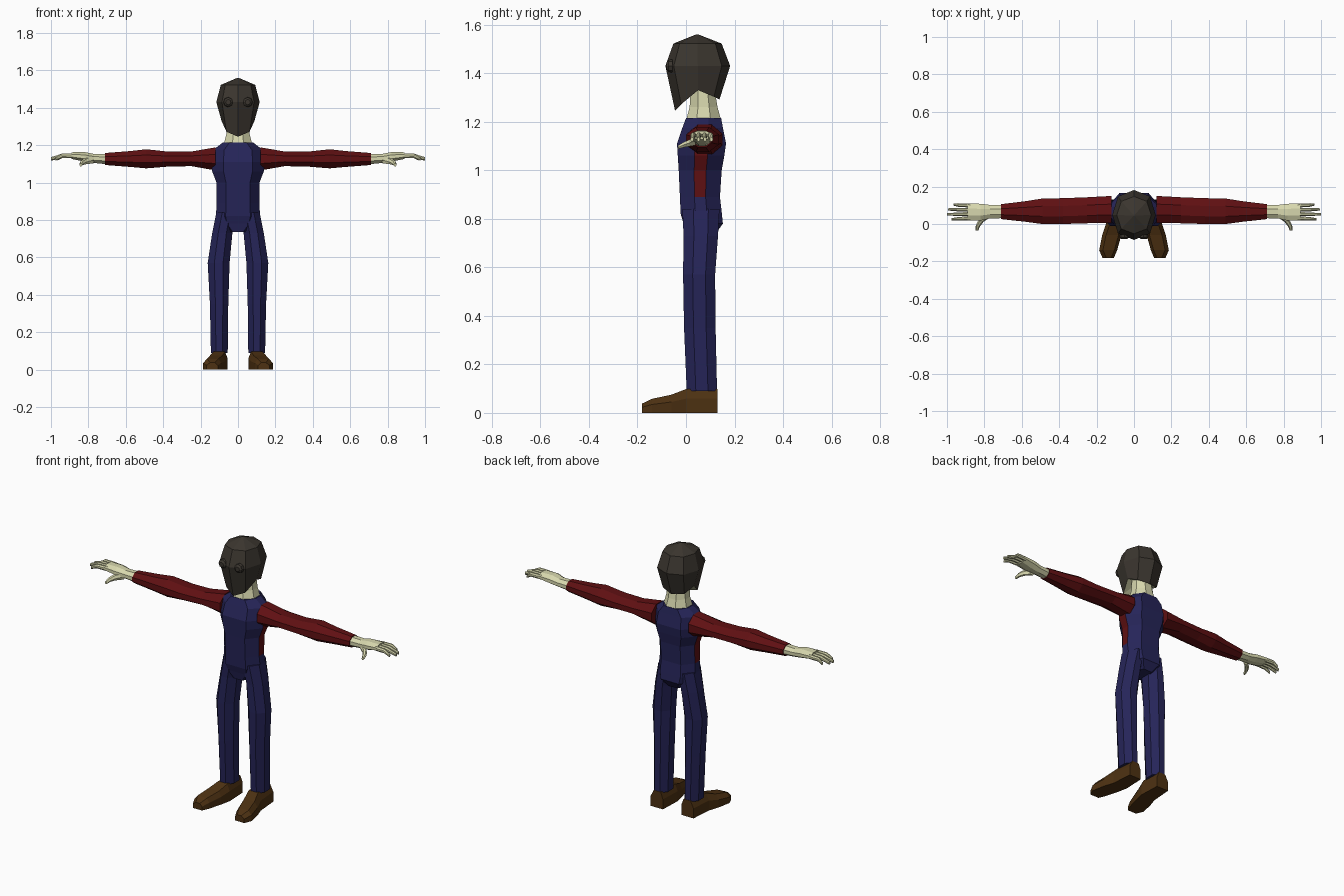
import bpy, bmesh, math
from mathutils import Vector

if "Cube" in bpy.data.objects:
    bpy.data.objects.remove(bpy.data.objects["Cube"])


def mat(name, rgb):
    m = bpy.data.materials.new(name)
    m.diffuse_color = (*rgb, 1)
    m.use_nodes = True
    m.node_tree.nodes["Principled BSDF"].inputs["Base Color"].default_value = m.diffuse_color
    return m


BLUE = mat("navy cloth", (0.019, 0.018, 0.098))
RED = mat("dark red cloth", (0.115, 0.005, 0.006))
SKIN = mat("pale skin", (0.68, 0.68, 0.42))
BROWN = mat("brown leather", (0.075, 0.031, 0.006))
HAIR = mat("dark hair", (0.043, 0.036, 0.028))


def loft(name, rings, mats, rule=None, mirror=False, tip=None):
    """Skin a list of equal-length rings, cap both ends, optionally mirror in x."""
    bm = bmesh.new()
    vs = [[bm.verts.new(p) for p in r] for r in rings]
    n = len(vs[0])
    for a, b in zip(vs, vs[1:]):
        for i in range(n):
            j = (i + 1) % n
            bm.faces.new((a[i], a[j], b[j], b[i]))
    bm.faces.new(vs[-1])
    if tip:
        t = bm.verts.new(tip)
        for i in range(n):
            bm.faces.new((vs[0][(i + 1) % n], vs[0][i], t)).material_index = 1
    else:
        bm.faces.new(vs[0][::-1])
    if mirror:
        g = bmesh.ops.duplicate(bm, geom=bm.verts[:] + bm.edges[:] + bm.faces[:])["geom"]
        for v in g:
            if isinstance(v, bmesh.types.BMVert):
                v.co.x *= -1
    bmesh.ops.recalc_face_normals(bm, faces=bm.faces)
    if rule:
        for f in bm.faces:
            f.material_index = rule(f)
    me = bpy.data.meshes.new(name)
    bm.to_mesh(me)
    bm.free()
    for m in mats:
        me.materials.append(m)
    ob = bpy.data.objects.new(name, me)
    bpy.context.collection.objects.link(ob)
    return ob


def octagon(u0, u1, v0, v1, cu=0.3, cv=0.3):
    """Box outline with cut corners, in two flat coordinates."""
    a, b = (u1 - u0) * cu, (v1 - v0) * cv
    return [(u0 + a, v0), (u1 - a, v0), (u1, v0 + b), (u1, v1 - b),
            (u1 - a, v1), (u0 + a, v1), (u0, v1 - b), (u0, v0 + b)]


def ring_z(z, x0, x1, y0, y1, **k):
    return [(x, y, z) for x, y in octagon(x0, x1, y0, y1, **k)]


def ring_x(x, y0, y1, z0, z1, **k):
    return [(x, y, z) for y, z in octagon(y0, y1, z0, z1, **k)]


# torso with red panels under the arms
torso = [(0.735, 0.05, 0.00, 0.12), (0.78, 0.105, -0.01, 0.152), (0.82, 0.118, -0.022, 0.148),
         (0.89, 0.114, -0.025, 0.140), (1.0, 0.115, -0.03, 0.147), (1.06, 0.138, -0.034, 0.158),
         (1.11, 0.14, -0.037, 0.165), (1.175, 0.132, -0.015, 0.152), (1.215, 0.08, 0.0, 0.145)]
loft("torso", [ring_z(z, -w, w, a, b, cu=0.22, cv=0.36) for z, w, a, b in torso], [BLUE, RED],
     lambda f: int(abs(f.normal.x) > 0.8 and 0.89 < f.calc_center_median().z < 1.17))

# trouser legs
legs = [(0.09, 0.055, 0.145, 0.003, 0.128), (0.35, 0.052, 0.15, -0.008, 0.122),
        (0.57, 0.045, 0.162, -0.012, 0.120), (0.73, 0.03, 0.138, -0.01, 0.132),
        (0.84, 0.01, 0.116, -0.015, 0.138)]
loft("trouser_legs", [ring_z(*r) for r in legs], [BLUE], mirror=True)

# shoes, lofted from heel to toe
shoes = [(0.13, 0.06, 0.14, 0.098), (0.0, 0.055, 0.15, 0.098), (-0.06, 0.068, 0.17, 0.075),
         (-0.14, 0.09, 0.186, 0.058), (-0.182, 0.108, 0.168, 0.038)]
loft("shoes", [[(a, y, 0), (b, y, 0), (b, y, h * 0.6), (b - 0.02, y, h), (a + 0.015, y, h),
                (a, y, h * 0.6)] for y, a, b, h in shoes], [BROWN], mirror=True)

# sleeves
sleeves = [(0.12, 0.005, 0.150, 1.065, 1.188), (0.25, 0.004, 0.143, 1.088, 1.166),
           (0.38, 0.0, 0.138, 1.085, 1.166), (0.49, 0.0, 0.136, 1.076, 1.178),
           (0.58, 0.012, 0.122, 1.084, 1.168), (0.71, 0.026, 0.106, 1.094, 1.158)]
loft("sleeves", [ring_x(*r) for r in sleeves], [RED], mirror=True)

# hands: palm, four fingers and a thumb
palm = [(0.70, 0.031, 0.101, 1.098, 1.154), (0.77, 0.030, 0.102, 1.105, 1.153),
        (0.82, 0.018, 0.108, 1.112, 1.163), (0.89, 0.020, 0.110, 1.126, 1.162)]
loft("palms", [ring_x(*r) for r in palm], [SKIN], mirror=True)
for i, end in enumerate((0.975, 1.0, 0.995, 0.965)):
    y = 0.031 + i * 0.0225
    out = (i - 1.5) * 0.002
    rings = [(0.875, y, 0.0105, 1.143, 0.013), (0.94, y + out, 0.0095, 1.143, 0.012),
             (end, y + 2 * out, 0.006, 1.127, 0.009)]
    loft(f"finger_{i + 1}", [ring_x(x, c - r, c + r, z - h, z + h) for x, c, r, z, h in rings],
         [SKIN], mirror=True)
thumb = [(0.785, 0.04, 1.122, 0.022), (0.82, 0.012, 1.112, 0.016),
         (0.835, -0.012, 1.104, 0.012), (0.84, -0.034, 1.094, 0.008)]
loft("thumbs", [[(x + r * math.cos(k * math.pi / 3), y, z + r * math.sin(k * math.pi / 3))
                 for k in range(6)] for x, y, z, r in thumb], [SKIN], mirror=True)

# neck
neck = [(1.205, 0.076, 0.0, 0.145), (1.26, 0.062, 0.015, 0.130), (1.35, 0.055, 0.02, 0.115)]
loft("neck", [ring_z(z, -w, w, a, b) for z, w, a, b in neck], [SKIN])


# head: half outlines front to back, mirrored to closed eight-sided rings
def head_ring(half):
    return half + [(-x, y, z) for x, y, z in half[-2:0:-1]]


def level(z, w, a, b):
    c = (a + b) / 2
    return head_ring([(0, a, z), (w * 0.74, c + (a - c) * 0.74, z), (w, c, z),
                      (w * 0.74, c + (b - c) * 0.74, z), (0, b, z)])


jaw = head_ring([(0, -0.045, 1.245), (0.062, -0.02, 1.272), (0.088, 0.05, 1.33),
                 (0.07, 0.115, 1.303), (0, 0.138, 1.292)])
loft("head", [jaw, level(1.43, 0.116, -0.085, 0.182), level(1.522, 0.092, -0.052, 0.147),
              level(1.56, 0.004, 0.042, 0.05)], [HAIR, SKIN], tip=(0, 0.05, 1.345))

# eyes
eye = [(-0.055, 0.027), (-0.072, 0.025), (-0.081, 0.014)]
loft("eyes", [[(0.052 + r * math.cos(k * math.pi / 4), y, 1.43 + r * math.sin(k * math.pi / 4))
               for k in range(8)] for y, r in eye], [HAIR], mirror=True)
